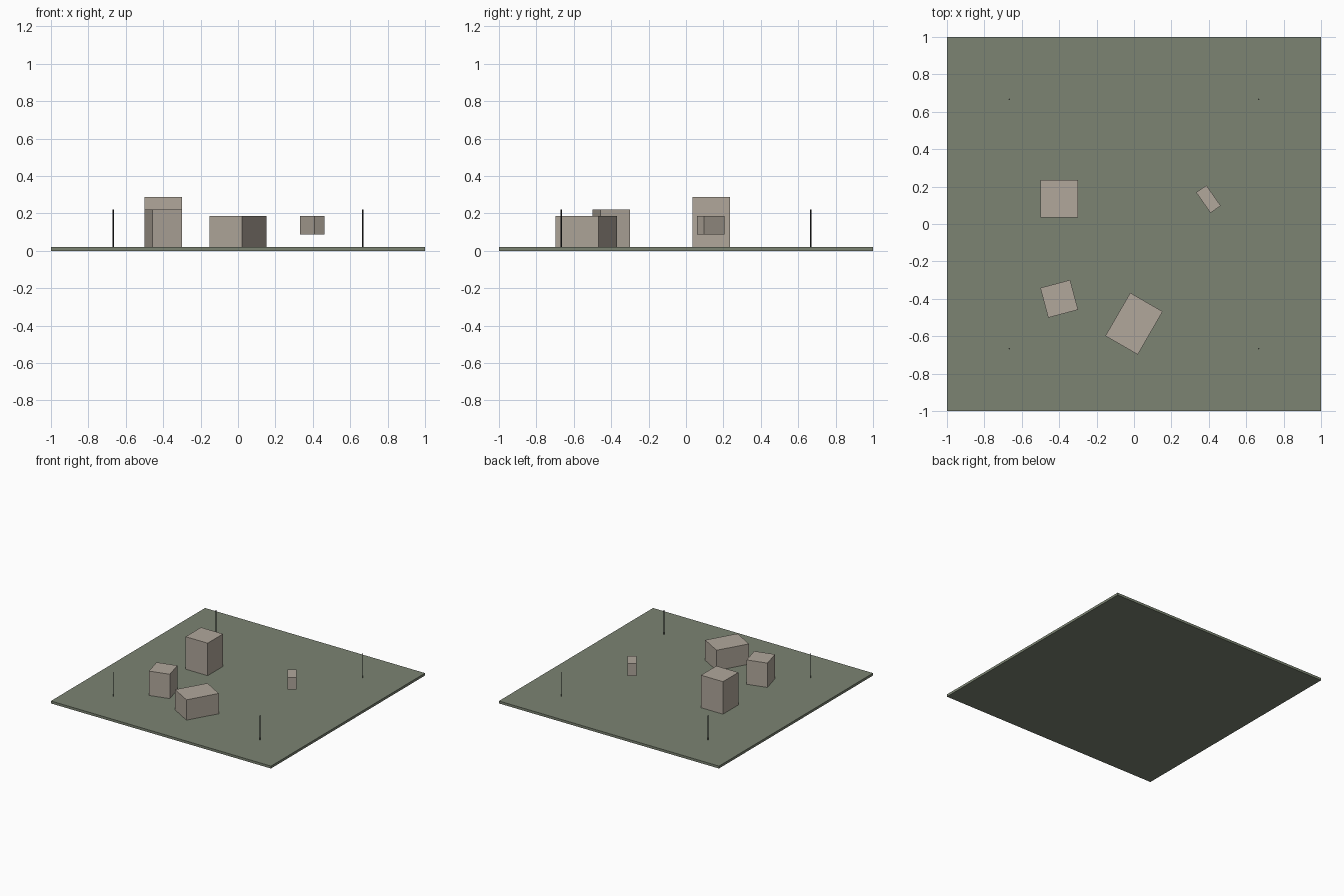
import bpy
from math import radians

if "Cube" in bpy.data.objects:
    bpy.data.objects.remove(bpy.data.objects["Cube"])


def material(name, rgb):
    m = bpy.data.materials.new(name)
    m.diffuse_color = (*rgb, 1)
    m.use_nodes = True
    m.node_tree.nodes["Principled BSDF"].inputs["Base Color"].default_value = m.diffuse_color
    return m


ground_mat = material("ground_green", (0.20, 0.23, 0.17))
block_mat = material("block_stone", (0.44, 0.39, 0.33))
post_mat = material("post_dark", (0.03, 0.03, 0.03))

TOP = 0.02  # upper face of the base plate


def box(name, x, y, bottom, size, angle, mat):
    bpy.ops.mesh.primitive_cube_add(size=1, location=(x, y, bottom + size[2] / 2))
    ob = bpy.context.object
    ob.name = name
    ob.scale = size
    ob.rotation_euler.z = radians(angle)
    ob.data.materials.append(mat)
    return ob


# Base plate
box("base_plate", 0, 0, 0, (2, 2, TOP), 0, ground_mat)

# Blocks
box("tall_block", -0.4, 0.134, TOP, (0.2, 0.2, 0.267), 0, block_mat)
box("medium_block", -0.4, -0.4, TOP, (0.165, 0.165, 0.2), 15, block_mat)
box("wide_block", 0, -0.533, TOP, (0.2, 0.266, 0.167), -30, block_mat)
box("floating_block", 0.398, 0.133, 0.087, (0.0667, 0.1333, 0.1), 35, block_mat)

# Corner posts
for sx, side in ((-1, "left"), (1, "right")):
    for sy, end in ((-1, "front"), (1, "back")):
        bpy.ops.mesh.primitive_cylinder_add(
            vertices=8, radius=0.0036, depth=0.2,
            location=(sx * 0.667, sy * 0.667, TOP + 0.1))
        post = bpy.context.object
        post.name = f"post_{end}_{side}"
        post.data.materials.append(post_mat)
